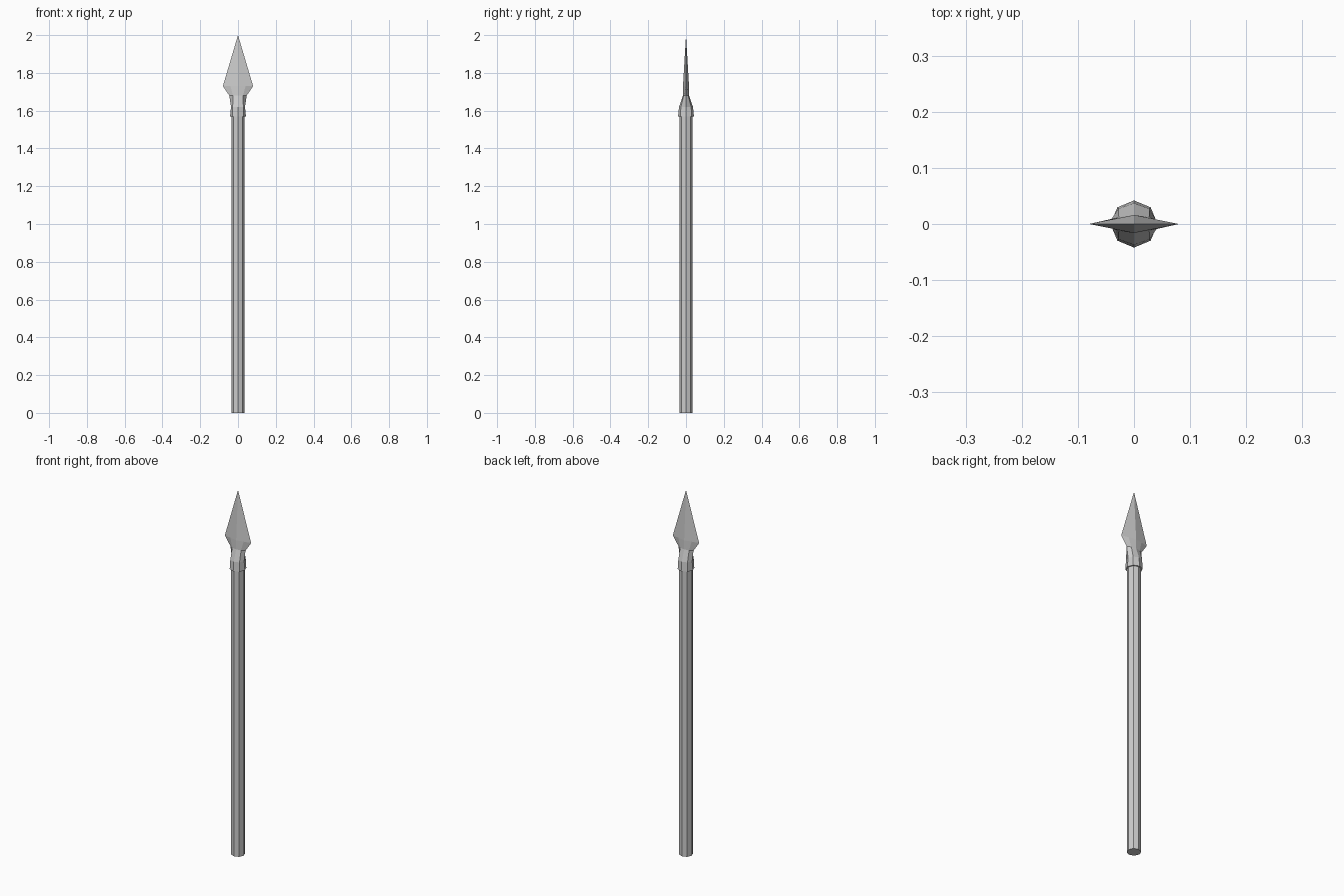
import bpy, bmesh, math

if "Cube" in bpy.data.objects:
    bpy.data.objects.remove(bpy.data.objects["Cube"])


def loft(name, rings, tip=None):
    """Skin a stack of equal-length rings, capped below, closed by a tip or cap."""
    bm = bmesh.new()
    loops = [[bm.verts.new(p) for p in ring] for ring in rings]
    n = len(loops[0])
    for low, high in zip(loops, loops[1:]):
        for i in range(n):
            j = (i + 1) % n
            bm.faces.new((low[i], low[j], high[j], high[i]))
    bm.faces.new(loops[0][::-1])
    if tip:
        point = bm.verts.new(tip)
        for i in range(n):
            bm.faces.new((loops[-1][i], loops[-1][(i + 1) % n], point))
    else:
        bm.faces.new(loops[-1])
    bmesh.ops.recalc_face_normals(bm, faces=bm.faces)
    mesh = bpy.data.meshes.new(name)
    bm.to_mesh(mesh)
    bm.free()
    obj = bpy.data.objects.new(name, mesh)
    bpy.context.collection.objects.link(obj)
    return obj


def octagon(z, x, y, dx, dy):
    """Eight-point ring: side point x, ridge point y, corner point (dx, dy)."""
    return [(x, 0, z), (dx, dy, z), (0, y, z), (-dx, dy, z),
            (-x, 0, z), (-dx, -dy, z), (0, -y, z), (dx, -dy, z)]


def regular(z, r):
    d = r * math.sqrt(0.5)
    return octagon(z, r, r, d, d)


# Octagonal wooden pole
loft("shaft", [regular(0, 0.035), regular(1.61, 0.035)])

# Spear head: flared socket, flattened neck, diamond-section blade
loft("spear_head", [
    regular(1.57, 0.042),
    octagon(1.62, 0.037, 0.037, 0.028, 0.027),
    octagon(1.68, 0.046, 0.016, 0.027, 0.012),
    octagon(1.73, 0.08, 0.016, 0.04, 0.008),
], tip=(0, 0, 2.0))
